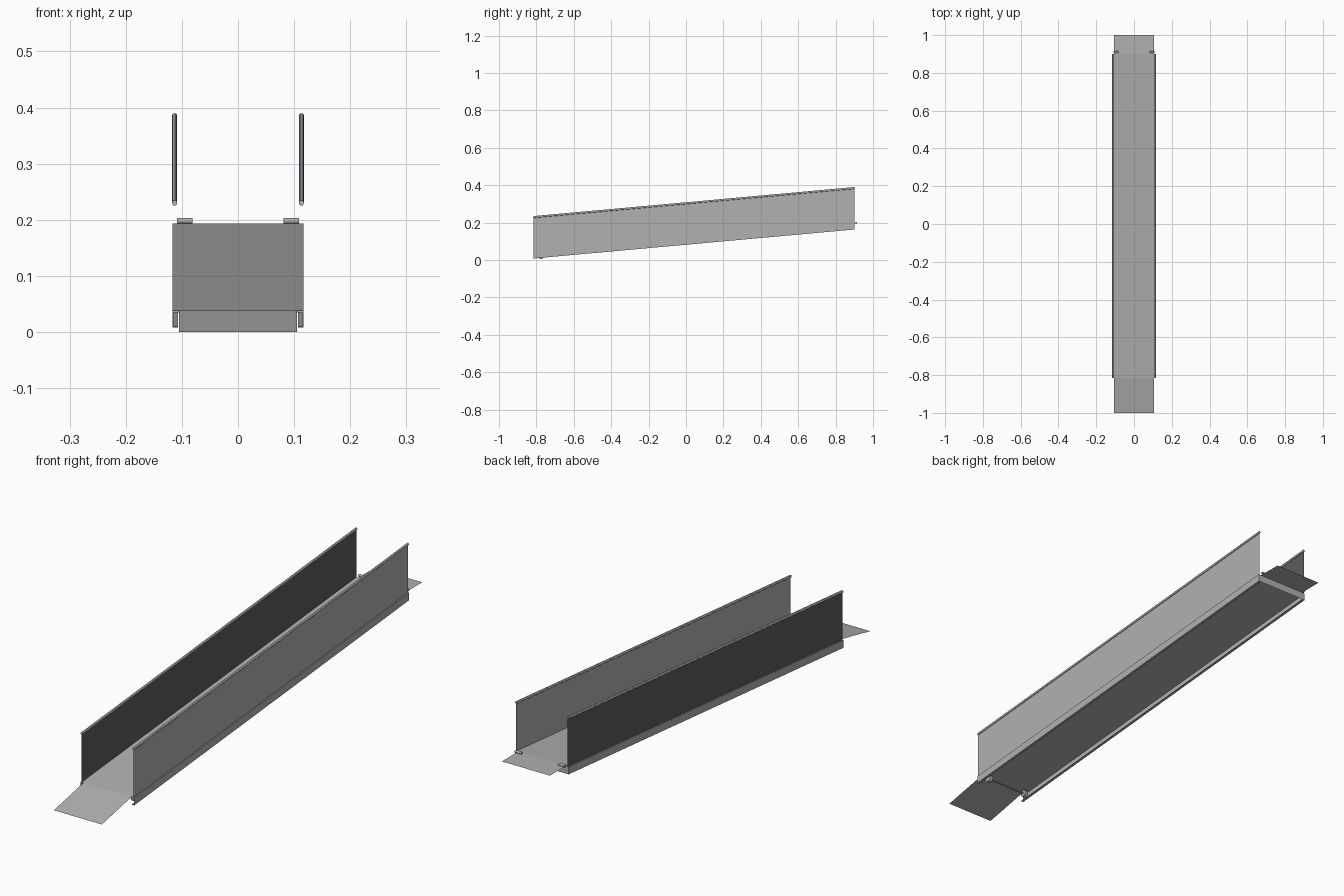
import bpy, bmesh, math
from mathutils import Matrix

cube = bpy.data.objects.get("Cube")
if cube:
    bpy.data.objects.remove(cube, do_unlink=True)

FRONT, BACK, RISE = -0.815, 0.90, 0.155   # ramp ends and height gained
HALF = 0.117                              # half width of the ramp
FLOOR, BASE, TOP = 0.038, 0.008, 0.230    # heights at the front end


def material(name, value):
    m = bpy.data.materials.new(name)
    m.use_nodes = True
    colour = (value, value, value, 1)
    m.diffuse_color = colour
    m.node_tree.nodes["Principled BSDF"].inputs["Base Color"].default_value = colour
    return m


grey = material("mid grey", 0.44)
dark = material("dark grey", 0.11)


def finish(name, bm, mat, smooth=False):
    mesh = bpy.data.meshes.new(name)
    bm.to_mesh(mesh)
    bm.free()
    obj = bpy.data.objects.new(name, mesh)
    bpy.context.collection.objects.link(obj)
    mesh.materials.append(mat)
    if smooth:
        bpy.context.view_layer.objects.active = obj
        obj.select_set(True)
        bpy.ops.object.shade_smooth_by_angle()
        obj.select_set(False)
    return obj


def sloped(name, profile, mat, closed=True, smooth=False):
    """Sweep an x-z profile up the ramp, keeping both ends upright."""
    bm = bmesh.new()
    a = [bm.verts.new((x, FRONT, z)) for x, z in profile]
    b = [bm.verts.new((x, BACK, z + RISE)) for x, z in profile]
    n = len(profile)
    for i in range(n if closed else n - 1):
        j = (i + 1) % n
        bm.faces.new((a[i], a[j], b[j], b[i]))
    if closed:
        bm.faces.new(a)
        bm.faces.new(b)
        bmesh.ops.recalc_face_normals(bm, faces=bm.faces)
    return finish(name, bm, mat, smooth)


def box_profile(x0, x1, z0, z1):
    return [(x0, z0), (x1, z0), (x1, z1), (x0, z1)]


def plate(name, corners, mat):
    bm = bmesh.new()
    bm.faces.new([bm.verts.new(c) for c in corners])
    return finish(name, bm, mat)


def cylinder(name, centre, radius, length, mat, sides=16):
    """Cylinder lying along x."""
    bm = bmesh.new()
    bmesh.ops.create_cone(
        bm, cap_ends=True, segments=sides, radius1=radius, radius2=radius, depth=length,
        matrix=Matrix.Translation(centre) @ Matrix.Rotation(math.pi / 2, 4, 'Y'))
    return finish(name, bm, mat, True)


# Deck and the plate closing its high end
sloped("deck", box_profile(-HALF, HALF, FLOOR - 0.003, FLOOR), grey)
plate("back_end_plate", [(HALF, BACK, BASE + RISE), (-HALF, BACK, BASE + RISE),
                         (-HALF, BACK, FLOOR + RISE), (HALF, BACK, FLOOR + RISE)], grey)

# Channel beams, side walls, handrails, wheels and latch pins on each side
for side, s, wall_mat in (("left", 1, grey), ("right", -1, dark)):
    outer, inner, t = s * HALF, s * 0.107, 0.002
    sloped(side + "_beam", [(outer, FLOOR), (outer, BASE), (inner, BASE),
                            (inner, BASE + t), (outer - s * t, BASE + t),
                            (outer - s * t, FLOOR)], grey)
    wall_x = s * 0.113
    ends = [(wall_x, FLOOR), (wall_x, TOP)]
    sloped(side + "_wall", ends if s < 0 else ends[::-1], wall_mat, closed=False)
    ring = [i * math.tau / 12 for i in range(12)]
    sloped(side + "_handrail", [(wall_x + 0.0045 * math.cos(a), TOP + 0.005 * math.sin(a))
                                for a in ring], grey, smooth=True)
    cylinder(side + "_wheel", (s * 0.09, -0.775, 0.018), 0.014, 0.014, grey, 20)
    cylinder(side + "_latch_pin", (s * 0.095, 0.91, 0.198), 0.005, 0.028, grey)

cylinder("wheel_axle", (0, -0.775, 0.018), 0.003, 0.18, grey, 8)

# Hinged flaps at both ends
FLAP = 0.105
plate("front_flap", [(-FLAP, -1, 0), (FLAP, -1, 0),
                     (FLAP, FRONT, FLOOR), (-FLAP, FRONT, FLOOR)], grey)
plate("back_flap", [(-FLAP, BACK, FLOOR + RISE), (FLAP, BACK, FLOOR + RISE),
                    (FLAP, 1, FLOOR + RISE), (-FLAP, 1, FLOOR + RISE)], grey)
